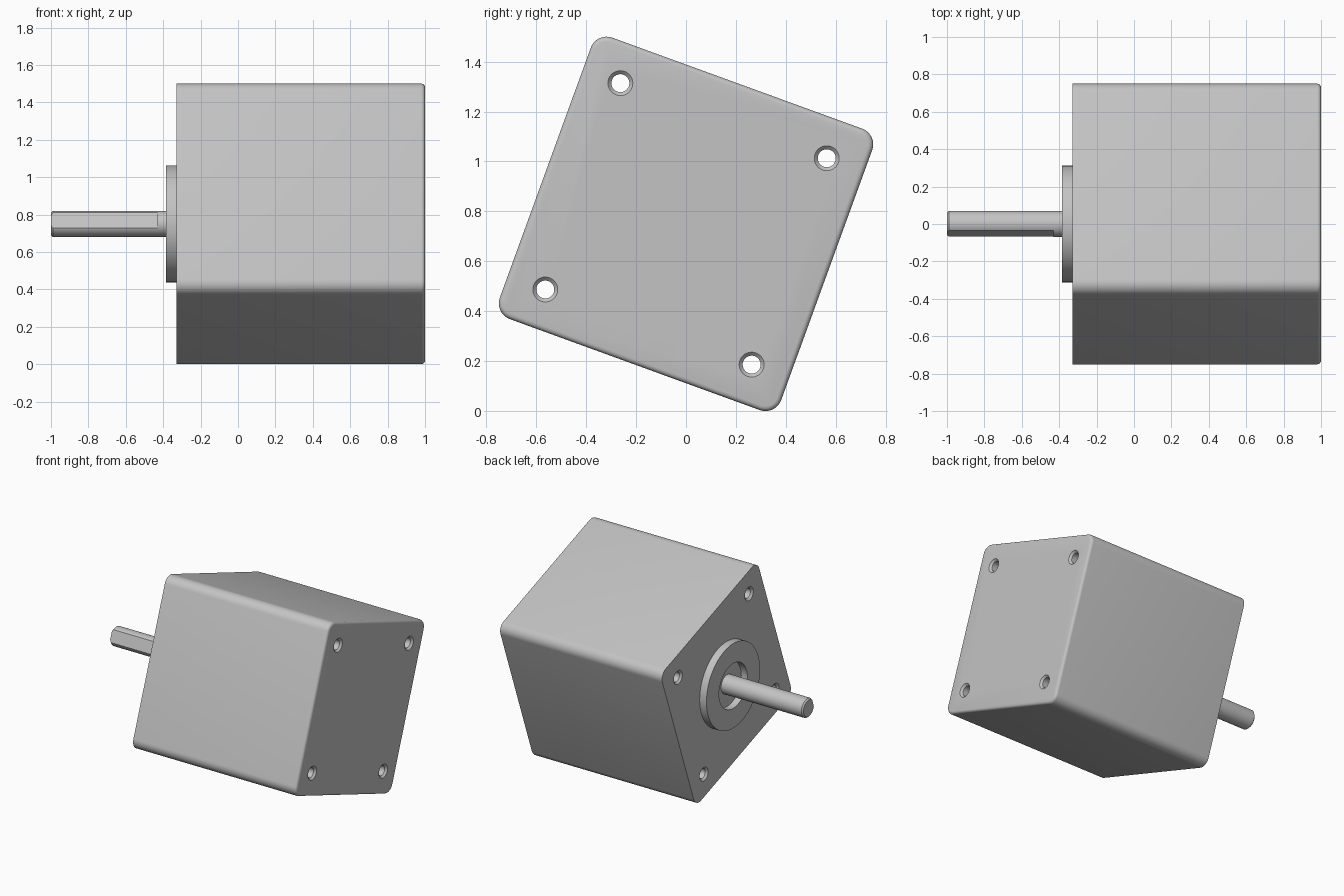
import bpy, bmesh, math
from mathutils import Matrix, Vector

if "Cube" in bpy.data.objects:
    bpy.data.objects.remove(bpy.data.objects["Cube"], do_unlink=True)

# Main axis runs along x; the whole model is rolled about it
ROLL = Matrix.Translation((0, 0, 0.75)) @ Matrix.Rotation(math.radians(-20), 4, 'X')
FRONT, BACK = -0.33, 1.0

grey = bpy.data.materials.new("light_grey_metal")
grey.use_nodes = True
grey.diffuse_color = (0.55, 0.55, 0.55, 1)
grey.node_tree.nodes["Principled BSDF"].inputs["Base Color"].default_value = grey.diffuse_color


def finish(name, bm):
    bmesh.ops.recalc_face_normals(bm, faces=bm.faces)
    bm.transform(ROLL)
    mesh = bpy.data.meshes.new(name)
    bm.to_mesh(mesh)
    bm.free()
    mesh.materials.append(grey)
    ob = bpy.data.objects.new(name, mesh)
    bpy.context.collection.objects.link(ob)
    return ob


def lathe(name, profile, y=0, z=0, steps=48):
    """Revolve (x, radius) points about an axis parallel to x."""
    bm = bmesh.new()
    verts = [bm.verts.new((x, y, z + r)) for x, r in profile]
    edges = [bm.edges.new(pair) for pair in zip(verts, verts[1:])]
    bmesh.ops.spin(bm, geom=verts + edges, cent=(0, y, z), axis=(1, 0, 0),
                   angle=math.tau, steps=steps)
    bmesh.ops.remove_doubles(bm, verts=bm.verts, dist=1e-5)
    return finish(name, bm)


def cut(ob, cutter):
    cutter.hide_render = True
    mod = ob.modifiers.new("cut", 'BOOLEAN')
    mod.operation, mod.solver, mod.object = 'DIFFERENCE', 'EXACT', cutter
    bpy.context.view_layer.objects.active = ob
    bpy.ops.object.modifier_apply(modifier=mod.name)
    bpy.data.objects.remove(cutter, do_unlink=True)


# Housing: rounded square extruded along x, with a softened rear rim
half, radius, arc = 0.6, 0.067, 8
bm = bmesh.new()
ring = []
for corner in range(4):
    quarter = corner * math.pi / 2
    mid = Matrix.Rotation(quarter, 2) @ Vector((half - radius, half - radius))
    for i in range(arc + 1):
        a = quarter + i / arc * math.pi / 2
        ring.append(bm.verts.new((FRONT, mid.x + radius * math.cos(a),
                                  mid.y + radius * math.sin(a))))
face = bm.faces.new(ring)
ext = bmesh.ops.extrude_face_region(bm, geom=[face])["geom"]
bmesh.ops.translate(bm, vec=(BACK - FRONT, 0, 0),
                    verts=[g for g in ext if isinstance(g, bmesh.types.BMVert)])
rim = [e for e in bm.edges if all(v.co.x > BACK - 0.001 for v in e.verts)]
bmesh.ops.bevel(bm, geom=rim, offset=0.02, offset_type='OFFSET', segments=4,
                profile=0.5, affect='EDGES')
housing = finish("housing", bm)

# Four countersunk through holes
for sy in (-1, 1):
    for sz in (-1, 1):
        hole = lathe("hole_cutter", [(FRONT - 0.01, 0), (FRONT - 0.01, 0.06),
                                     (FRONT + 0.014, 0.036), (BACK - 0.014, 0.036),
                                     (BACK + 0.01, 0.06), (BACK + 0.01, 0)],
                     sy * 0.44, sz * 0.44, 32)
        cut(housing, hole)

# Pilot flange with a central recess
flange = lathe("pilot_flange", [(-0.32, 0), (-0.32, 0.312), (-0.385, 0.312),
                                (-0.385, 0.165), (-0.335, 0.165), (-0.335, 0)], steps=72)

# Output shaft with a chamfered tip and a flat
shaft = lathe("output_shaft", [(-0.325, 0), (-0.325, 0.07), (-0.99, 0.07),
                               (-1.0, 0.06), (-1.0, 0)])
bm = bmesh.new()
bmesh.ops.create_cube(bm, size=1)
bm.transform(Matrix.Translation((-0.78, -0.154, 0)) @ Matrix.Diagonal((0.7, 0.2, 0.3, 1)))
cut(shaft, finish("flat_cutter", bm))

# Smooth curved surfaces, keep crisp edges
bpy.ops.object.select_all(action='DESELECT')
for ob in (housing, flange, shaft):
    ob.select_set(True)
bpy.context.view_layer.objects.active = housing
bpy.ops.object.shade_smooth_by_angle(angle=math.radians(30))
